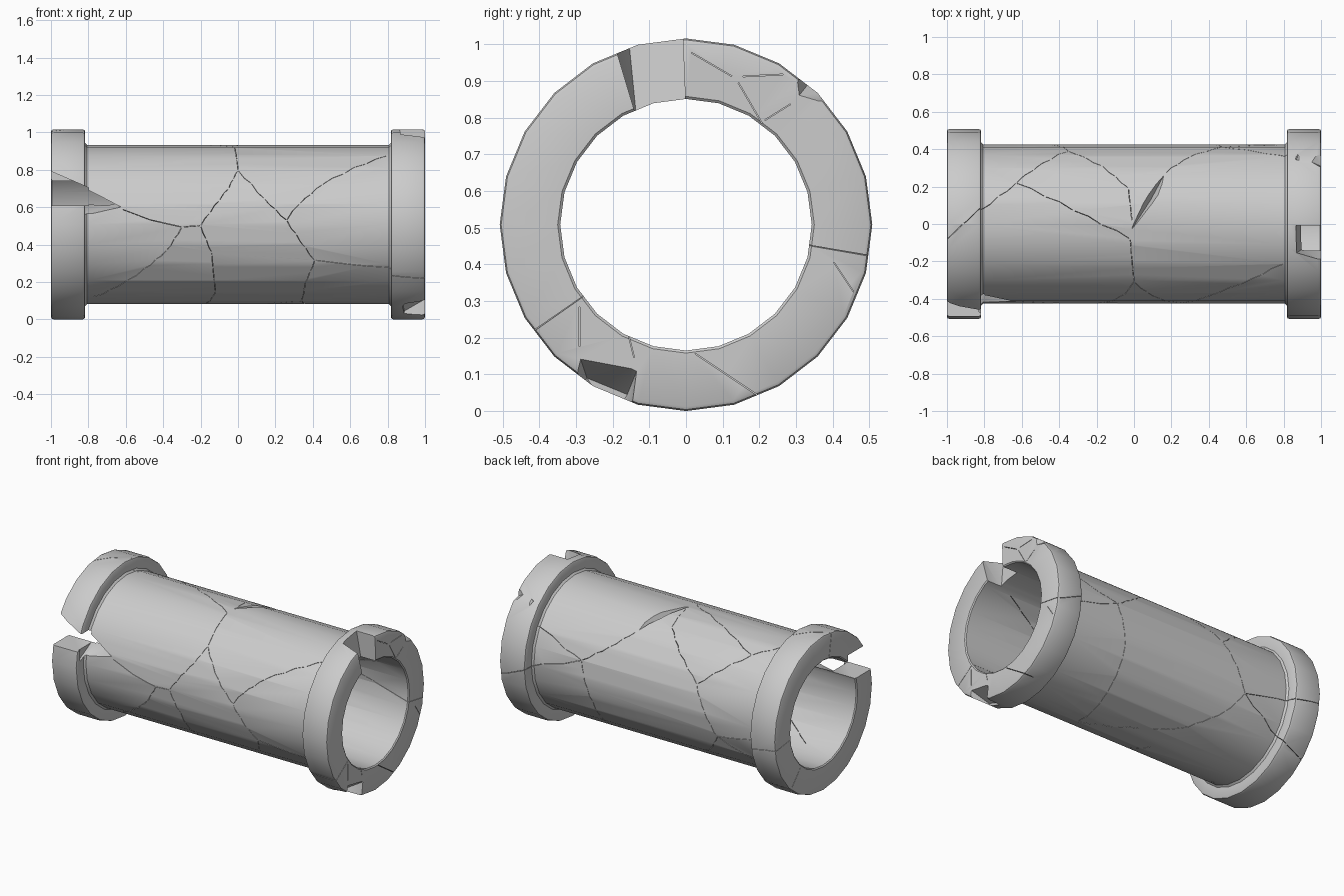
import bpy, bmesh, math
from mathutils import Vector

if "Cube" in bpy.data.objects:
    bpy.data.objects.remove(bpy.data.objects["Cube"])

R, CZ, SIDES = 0.508, 0.508, 24


def make_object(name, bm):
    bmesh.ops.recalc_face_normals(bm, faces=bm.faces)
    mesh = bpy.data.meshes.new(name)
    bm.to_mesh(mesh)
    bm.free()
    obj = bpy.data.objects.new(name, mesh)
    bpy.context.collection.objects.link(obj)
    return obj


def polar(x, r, deg):
    # 0 = front, 90 = top, 180 = back, 270 = bottom
    a = math.radians(deg)
    return Vector((x, -r * math.cos(a), CZ + r * math.sin(a)))


def lathe(name, profile):
    bm = bmesh.new()
    rings = [[bm.verts.new(polar(x, r, 360 * i / SIDES)) for x, r in profile]
             for i in range(SIDES)]
    n = len(profile)
    for i in range(SIDES):
        a, b = rings[i], rings[(i + 1) % SIDES]
        for j in range(n):
            k = (j + 1) % n
            bm.faces.new((a[j], a[k], b[k], b[j]))
    return make_object(name, bm)


def hull(name, pts):
    bm = bmesh.new()
    for p in pts:
        bm.verts.new(p)
    bmesh.ops.convex_hull(bm, input=bm.verts)
    return make_object(name, bm)


def add_plate(bm, c):
    # both long sides use the same diagonal, so a twisted thin plate stays solid
    v = [bm.verts.new(p) for p in c]
    for f in ((0, 1, 2), (0, 2, 3), (4, 6, 5), (4, 7, 6), (0, 5, 1), (0, 4, 5),
              (3, 2, 6), (3, 6, 7), (1, 5, 6), (1, 6, 2), (0, 3, 7), (0, 7, 4)):
        bm.faces.new([v[i] for i in f])


def cut(obj, cutter):
    cutter.hide_render = True
    backup = obj.data.copy()
    mod = obj.modifiers.new("cut", 'BOOLEAN')
    mod.object, mod.operation, mod.solver = cutter, 'DIFFERENCE', 'EXACT'
    bpy.context.view_layer.objects.active = obj
    bpy.ops.object.modifier_apply(modifier=mod.name)
    # undo a cut that failed and lost the pipe
    xs = [v.co.x for v in obj.data.vertices]
    if not xs or max(xs) - min(xs) < 1.99 or max(xs) - min(xs) > 2.001:
        obj.data = backup
    bpy.data.objects.remove(cutter)


# Pipe with a collar at each end, revolved from half a profile
half = [(-0.994, 0.343), (-1, 0.35), (-1, 0.496), (-0.996, 0.504), (-0.985, R), (-0.832, R),
        (-0.821, 0.504), (-0.817, 0.496), (-0.817, 0.436), (-0.806, 0.425)]
pipe = lathe("broken_pipe", half + [(-x, r) for x, r in reversed(half)])

# Open break in the left collar and the wedge running into the pipe
cut(pipe, hull("collar_break", [(x, y, z) for y in (-0.6, -0.25)
    for x, z in ((-1.02, 0.61), (-1.02, 0.80), (-0.8, 0.61), (-0.8, 0.705))]))
cut(pipe, hull("pipe_break", [
    (-0.83, -0.47, 0.54), (-0.83, -0.47, 0.70), (-0.61, -0.47, 0.588),
    (-0.83, -0.28, 0.64), (-0.83, -0.28, 0.71), (-0.66, -0.28, 0.63)]))

# Missing block at the top of the right collar
cut(pipe, hull("collar_gap", [
    (1.02, -0.21, 1.05), (1.02, -0.01, 1.05), (1.02, -0.135, 0.80), (1.02, 0, 0.80),
    (0.86, -0.16, 1.05), (0.86, -0.01, 1.05), (0.90, -0.135, 0.80), (0.90, 0, 0.80)]))

# Smaller chips in the right collar
cut(pipe, hull("upper_chip", [
    (1.02, 0.29, 0.925), (1.02, 0.30, 0.85), (1.02, 0.40, 0.82), (1.02, 0.42, 0.95),
    (0.93, 0.34, 0.90), (0.92, 0.37, 0.95)]))
cut(pipe, hull("rim_chip", [
    (0.84, 0.36, 0.90), (0.91, 0.34, 0.91), (0.88, 0.39, 0.84), (0.87, 0.34, 0.87),
    (0.88, 0.42, 0.92)]))
cut(pipe, hull("lower_chip", [
    (1.02, -0.29, 0.15), (1.02, -0.13, 0.12), (1.02, -0.15, -0.03), (1.02, -0.32, 0.03),
    (0.88, -0.27, 0.09), (0.89, -0.16, 0.045), (0.88, -0.20, -0.02)]))

# Sliver split out of the pipe top
cut(pipe, hull("top_sliver", [
    (-0.02, -0.04, 0.935), (0.165, 0.27, 0.84), (0.15, 0.17, 0.93),
    (0.07, 0.17, 0.93), (0.09, 0.13, 0.845), (0.08, 0.13, 0.96)]))

# Hairline cracks over the pipe: (x, angle) paths
cracks = [
    [(-0.62, 11), (-0.3, -2), (-0.2, -1), (-0.05, 27), (0, 43), (-0.02, 79)],
    [(-0.3, -2), (-0.38, -19), (-0.5, -34), (-0.78, -67)],
    [(-0.2, -1), (-0.14, -21), (-0.12, -58), (-0.17, -85)],
    [(0, 43), (0.14, 19), (0.26, 3), (0.41, -27), (1.01, -35)],
    [(0.26, 3), (0.33, 15), (0.45, 30), (0.8, 60)],
    [(0.41, -27), (0.36, -47), (0.34, -75)],
    [(-0.02, 79), (-0.63, 121), (-0.35, 157), (-0.17, 137), (-0.03, 117), (-0.01, 92)],
    [(-0.63, 121), (-0.82, 100), (-1.01, 80)],
    [(0.17, 130), (0.3, 148), (0.47, 165), (0.6, 160), (0.82, 148)],
    [(0.47, 165), (1.01, 190)],
    [(0.47, 165), (0.4, 200), (0.38, 240), (0.34, 285)],
    [(-0.35, 157), (-0.51, 198), (-0.42, 217), (-0.2, 245), (0.1, 265), (0.34, 285)],
    [(-0.51, 198), (-1.01, 187)],
    [(-0.51, 198), (-0.85, 222), (-1.01, 228)],
]
HW, GAP, RM = 0.0011, 0.006, 0.425
for path in cracks:
    bm = bmesh.new()
    for (x0, a0), (x1, a1) in zip(path, path[1:]):
        steps = max(1, math.ceil(abs(a1 - a0) / 13))
        p, q = (Vector((x, math.radians(a) * RM)) for x, a in ((x0, a0), (x1, a1)))
        d = (q - p).normalized()
        side = Vector((-d.y, d.x)) * HW
        for i in range(steps):
            s = p.lerp(q, i / steps) + d * GAP
            e = p.lerp(q, (i + 1) / steps) - d * GAP
            foot = (s - side, e - side, e + side, s + side)
            add_plate(bm, [polar(u.x, r, math.degrees(u.y / RM))
                           for r in (0.32, 0.54) for u in foot])
    cut(pipe, make_object("crack_cutter", bm))

# Hairline cracks across the right end face: (y, z) segments
ends = [((0.02, 0.16), (0.20, 0.04)), ((0.40, 0.41), (0.46, 0.32)),
        ((-0.29, 0.29), (-0.29, 0.17)), ((-0.16, 0.22), (-0.14, 0.14)),
        ((0.01, 0.98), (0.13, 0.91)), ((0.14, 0.90), (0.21, 0.78)),
        ((0.15, 0.912), (0.27, 0.918)), ((0.21, 0.79), (0.29, 0.84))]
for a, b in ends:
    bm = bmesh.new()
    p, q = Vector(a), Vector(b)
    d = (q - p).normalized()
    side = Vector((-d.y, d.x)) * HW
    p, q = p + d * GAP, q - d * GAP
    add_plate(bm, [(x, u.x, u.y) for x in (0.93, 1.02)
                   for u in (p - side, q - side, q + side, p + side)])
    cut(pipe, make_object("end_crack_cutter", bm))

# Smooth round surfaces, sharp break edges
bpy.ops.object.select_all(action='DESELECT')
pipe.select_set(True)
bpy.context.view_layer.objects.active = pipe
bpy.ops.object.shade_smooth_by_angle(angle=math.radians(35))
